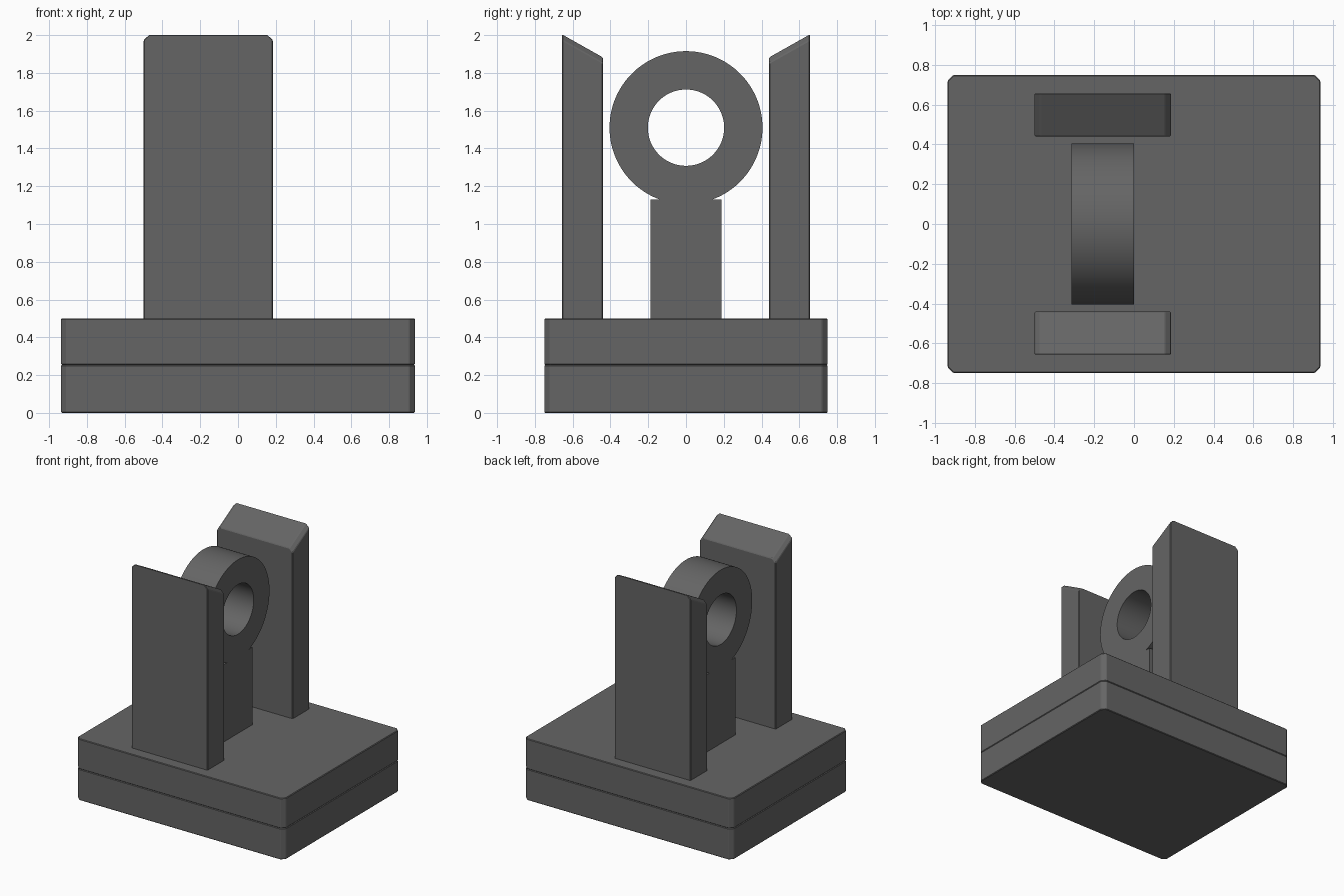
import bpy, bmesh, math
from mathutils import Vector

if "Cube" in bpy.data.objects:
    bpy.data.objects.remove(bpy.data.objects["Cube"], do_unlink=True)

grey = bpy.data.materials.new("dark_grey")
grey.use_nodes = True
colour = (0.13, 0.13, 0.13, 1)
grey.diffuse_color = colour
grey.node_tree.nodes["Principled BSDF"].inputs["Base Color"].default_value = colour


def finish(bm, name):
    bmesh.ops.recalc_face_normals(bm, faces=bm.faces)
    mesh = bpy.data.meshes.new(name)
    bm.to_mesh(mesh)
    bm.free()
    mesh.materials.append(grey)
    obj = bpy.data.objects.new(name, mesh)
    bpy.context.collection.objects.link(obj)
    return obj


def prism(loops, depth):
    """Fill flat loops (the later ones are holes) and extrude them along depth."""
    bm = bmesh.new()
    for loop in loops:
        verts = [bm.verts.new(p) for p in loop]
        for a, b in zip(verts, verts[1:] + verts[:1]):
            bm.edges.new((a, b))
    if len(loops) == 1:
        bm.faces.new(bm.verts)
    else:
        bmesh.ops.triangle_fill(bm, edges=bm.edges[:], use_beauty=True)
    new = bmesh.ops.extrude_face_region(bm, geom=bm.faces[:])["geom"]
    bmesh.ops.translate(bm, vec=Vector(depth),
                        verts=[v for v in new if isinstance(v, bmesh.types.BMVert)])
    return bm


def soften(obj, width):
    mod = obj.modifiers.new("edge_chamfer", 'BEVEL')
    mod.width = width
    mod.segments = 1
    mod.limit_method = 'ANGLE'
    mod.angle_limit = math.radians(20)


# Base: two stacked slabs with chamfered corners and a fine groove between
X, Y, C = 0.937, 0.75, 0.03
corner = [(X, Y - C), (X - C, Y)]
outline = corner + [(-x, y) for x, y in reversed(corner)]
outline += [(-x, -y) for x, y in outline]
for name, low, high in (("base_lower_slab", 0, 0.254), ("base_upper_slab", 0.254, 0.5)):
    slab = finish(prism([[(x, y, low) for x, y in outline]], (0, 0, high - low)), name)
    soften(slab, 0.005)

# Upright guards: clipped top corners, tops sloping down towards the middle
LEFT, RIGHT, OUTER, INNER = -0.5, 0.185, 0.657, 0.44
for name, side in (("front_guard", -1), ("back_guard", 1)):
    face = [(LEFT, 0.49), (RIGHT, 0.49), (RIGHT, 1.975),
            (RIGHT - C, 2.004), (LEFT + C, 2.004), (LEFT, 1.975)]
    bm = prism([[(x, side * OUTER, z) for x, z in face]], (0, side * (INNER - OUTER), 0))
    for v in bm.verts:
        if v.co.z > 1 and abs(v.co.y) < (INNER + OUTER) / 2:
            v.co.z -= 0.122
    soften(finish(bm, name), 0.005)

# Lug: round eye on a straight stem, with a through hole
CZ, R, HOLE, STEM, STEP = 1.51, 0.405, 0.202, 0.188, 1.13
N = 96
start = math.asin((STEP - CZ) / R)
sweep = math.pi - 2 * start
arc = [(R * math.cos(start + sweep * i / N), CZ + R * math.sin(start + sweep * i / N))
       for i in range(N + 1)]
body = arc + [(-STEM, STEP), (-STEM, 0.49), (STEM, 0.49), (STEM, STEP)]
hole = [(HOLE * math.cos(math.tau * i / N), CZ + HOLE * math.sin(math.tau * i / N))
        for i in range(N)]
lug = finish(prism([[(-0.313, y, z) for y, z in loop] for loop in (body, hole)],
                   (0.313, 0, 0)), "ring_lug")
bpy.ops.object.select_all(action='DESELECT')
lug.select_set(True)
bpy.context.view_layer.objects.active = lug
bpy.ops.object.shade_smooth_by_angle(angle=math.radians(30))
